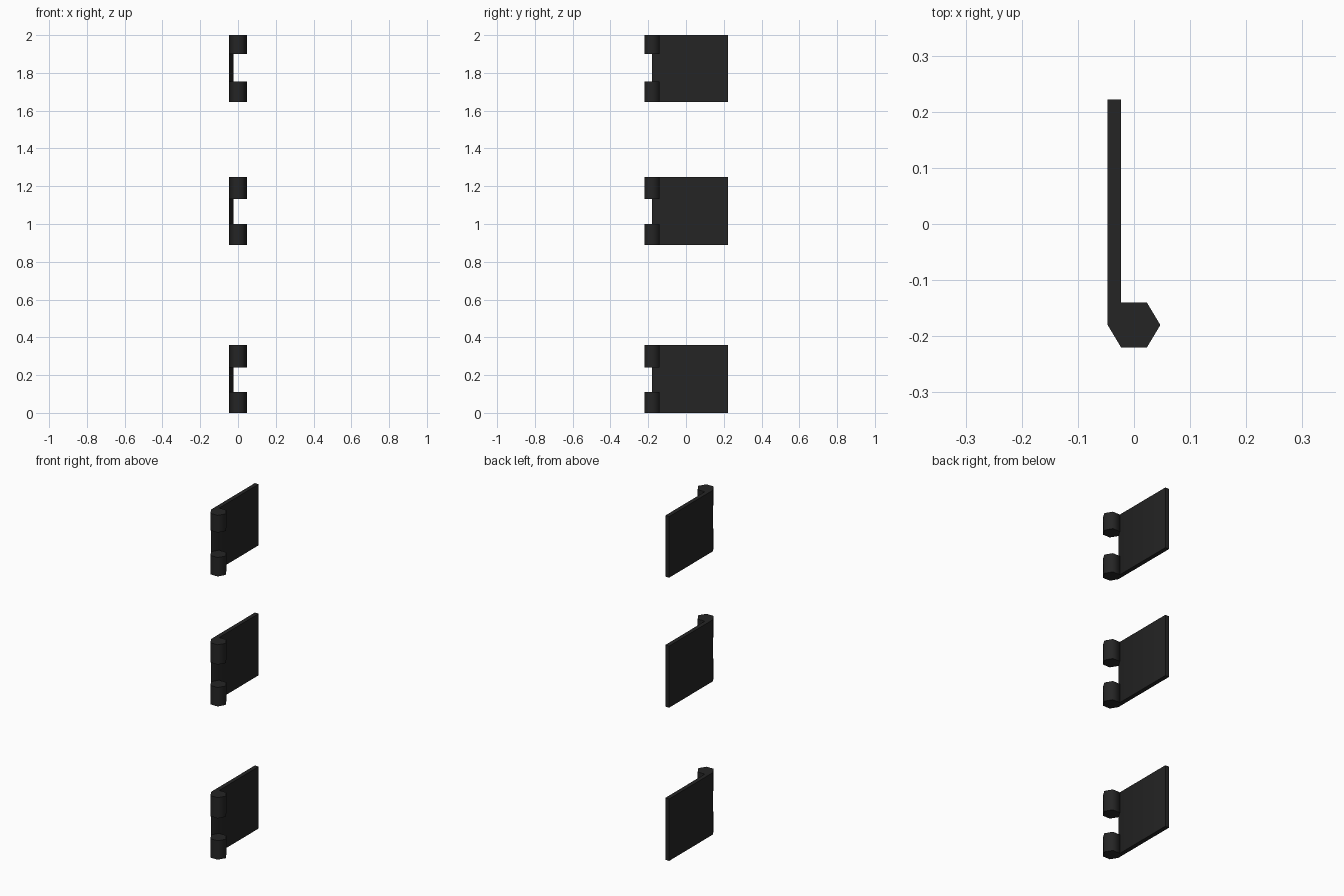
import bpy, bmesh, math

if "Cube" in bpy.data.objects:
    bpy.data.objects.remove(bpy.data.objects["Cube"])

metal = bpy.data.materials.new("black metal")
metal.diffuse_color = (0.018, 0.018, 0.018, 1)
metal.use_nodes = True
metal.node_tree.nodes["Principled BSDF"].inputs["Base Color"].default_value = metal.diffuse_color

R, CY, H = 0.047, -0.18, 0.04   # knuckle radius, centre y, half height of the hexagon
IN = -0.023                     # inner face of the leaf


def prism(bm, profile, z0, z1):
    """Extrude a flat outline upwards from z0 to z1."""
    face = bm.faces.new([bm.verts.new((x, y, z0)) for x, y in profile])
    top = bmesh.ops.extrude_face_region(bm, geom=[face])["geom"]
    for v in top:
        if isinstance(v, bmesh.types.BMVert):
            v.co.z = z1


def make_object(name, profile, spans):
    bm = bmesh.new()
    for z0, z1 in spans:
        prism(bm, profile, z0, z1)
    bmesh.ops.recalc_face_normals(bm, faces=bm.faces)
    mesh = bpy.data.meshes.new(name)
    bm.to_mesh(mesh)
    bm.free()
    mesh.materials.append(metal)
    ob = bpy.data.objects.new(name, mesh)
    bpy.context.collection.objects.link(ob)
    bpy.ops.object.select_all(action='DESELECT')
    ob.select_set(True)
    bpy.context.view_layer.objects.active = ob
    bpy.ops.object.shade_smooth_by_angle(angle=math.radians(65))


# Leaf with a bevelled front end, and a six-sided knuckle that fits against it
leaf = [(-R, 0.222), (-R, CY), (IN, CY + H), (IN, 0.222)]
knuckle = [(-R, CY), (IN, CY - H), (-IN, CY - H), (R, CY), (-IN, CY + H), (IN, CY + H)]

# Three hinges: bottom, gap start, gap end, top
hinges = {
    "lower": (0.0, 0.11, 0.24, 0.36),
    "middle": (0.89, 1.0, 1.133, 1.248),
    "upper": (1.645, 1.755, 1.9, 2.0),
}
for name, (a, b, c, d) in hinges.items():
    make_object(name + "_hinge_leaf", leaf, [(a, d)])
    make_object(name + "_hinge_knuckles", knuckle, [(a, b), (c, d)])
